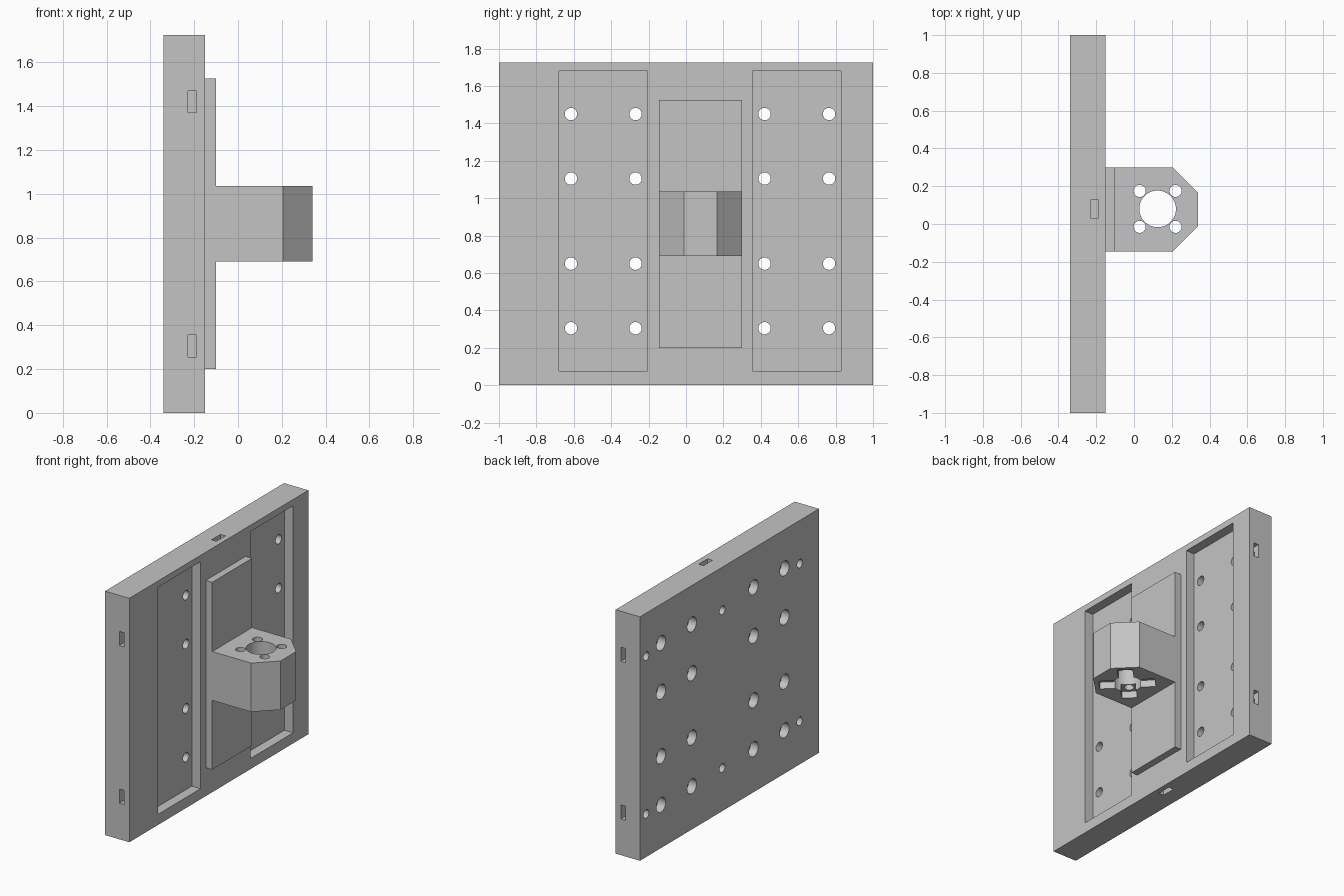
import bpy, bmesh
from math import pi, radians
from mathutils import Matrix, Vector

if "Cube" in bpy.data.objects:
    bpy.data.objects.remove(bpy.data.objects["Cube"], do_unlink=True)

grey = bpy.data.materials.new("light grey")
grey.use_nodes = True
colour = (0.55, 0.55, 0.55, 1)
grey.diffuse_color = colour
grey.node_tree.nodes["Principled BSDF"].inputs["Base Color"].default_value = colour


def add_box(bm, x, y, z):
    """Box from (low, high) ranges."""
    lo, hi = Vector((x[0], y[0], z[0])), Vector((x[1], y[1], z[1]))
    bmesh.ops.create_cube(bm, size=1, matrix=Matrix.Translation((lo + hi) / 2)
                          @ Matrix.Diagonal((*(hi - lo), 1)))


def add_rod(bm, start, axis, length, radius, sides=32, turn=0):
    """Prism along +x or +z from a start point."""
    tilt = Matrix.Rotation(pi / 2, 4, 'Y') if axis == 'X' else Matrix()
    m = (Matrix.Translation(start) @ tilt @ Matrix.Rotation(turn, 4, 'Z')
         @ Matrix.Translation((0, 0, length / 2)))
    bmesh.ops.create_cone(bm, cap_ends=True, segments=sides, radius1=radius,
                          radius2=radius, depth=length, matrix=m)


def finish(bm, name):
    bmesh.ops.recalc_face_normals(bm, faces=bm.faces[:])
    mesh = bpy.data.meshes.new(name)
    bm.to_mesh(mesh)
    bm.free()
    mesh.materials.append(grey)
    ob = bpy.data.objects.new(name, mesh)
    bpy.context.collection.objects.link(ob)
    return ob


def activate(ob):
    bpy.ops.object.select_all(action='DESELECT')
    ob.select_set(True)
    bpy.context.view_layer.objects.active = ob


def cut(ob, bm):
    """Subtract a set of separate solids, then discard the cutter."""
    cutter = finish(bm, "cutter")
    cutter.hide_render = True
    activate(ob)
    mod = ob.modifiers.new("cut", 'BOOLEAN')
    mod.operation, mod.solver, mod.object = 'DIFFERENCE', 'EXACT', cutter
    bpy.ops.object.modifier_apply(modifier=mod.name)
    bpy.data.objects.remove(cutter, do_unlink=True)


def smooth(ob):
    activate(ob)
    bpy.ops.object.shade_smooth_by_angle(angle=radians(30))


BACK, FACE, TOP = -0.34, -0.15, 1.725
MID = 0.08                      # centre line of the carriage in y
NUT = 0.05                      # half width of a square nut

# Back plate
bm = bmesh.new()
add_box(bm, (BACK, FACE), (-1, 1), (0, TOP))
plate = finish(bm, "back_plate")

# Two long pockets in the face
bm = bmesh.new()
for y in ((-0.68, -0.205), (0.355, 0.83)):
    add_box(bm, (FACE - 0.068, 0), y, (0.075, 1.68))
cut(plate, bm)

# Bolt holes, then counterbores from the back
for start, length, radius in ((BACK - 0.1, 0.4, 0.033), (BACK - 0.1, 0.16, 0.052)):
    bm = bmesh.new()
    for y in (-0.615, -0.27, 0.42, 0.765):
        for z in (0.305, 0.65, 1.105, 1.45):
            add_rod(bm, (start, y, z), 'X', length, radius)
    cut(plate, bm)

# Nut slots from the plate edges
slot_x = (-0.228, -0.19)
low, high = 0.305, 1.42
bm = bmesh.new()
for z in (low, high):
    zr = (z - NUT, z + NUT)
    add_box(bm, slot_x, (-1.1, -0.785 + NUT), zr)
    add_box(bm, slot_x, (0.93 - NUT, 1.1), zr)
add_box(bm, slot_x, (MID - NUT, MID + NUT), (-0.1, low + NUT))
add_box(bm, slot_x, (MID - NUT, MID + NUT), (high - NUT, TOP + 0.1))
cut(plate, bm)

# Blind screw holes meeting the slots
bm = bmesh.new()
for y in (-0.785, MID, 0.93):
    for z in (low, high):
        add_rod(bm, (BACK - 0.1, y, z), 'X', 0.23, 0.03)
cut(plate, bm)
smooth(plate)

# Raised mounting pad
bm = bmesh.new()
add_box(bm, (FACE - 0.01, -0.10), (-0.145, 0.30), (0.20, 1.525))
finish(bm, "mounting_pad")

# Chamfered nut block
bottom, top = 0.69, 1.035
outline = [(-0.12, -0.145), (0.205, -0.145), (0.34, -0.01),
           (0.34, 0.165), (0.205, 0.30), (-0.12, 0.30)]
bm = bmesh.new()
base = bm.faces.new([bm.verts.new((x, y, bottom)) for x, y in outline])
grown = bmesh.ops.extrude_face_region(bm, geom=[base])["geom"]
bmesh.ops.translate(bm, vec=(0, 0, top - bottom),
                    verts=[v for v in grown if isinstance(v, bmesh.types.BMVert)])
block = finish(bm, "nut_block")

# Central bore with four bolt holes around it
centre_x, offset = 0.125, 0.095
corners = [(centre_x + i * offset, MID + j * offset) for i in (-1, 1) for j in (-1, 1)]
bm = bmesh.new()
add_rod(bm, (centre_x, MID, bottom - 0.1), 'Z', 0.6, 0.097, 48)
for x, y in corners:
    add_rod(bm, (x, y, bottom - 0.1), 'Z', 0.6, 0.032)
cut(block, bm)

# Square nut recesses underneath, turned towards the bore
bm = bmesh.new()
for x, y in corners:
    add_rod(bm, (x, y, bottom - 0.1), 'Z', 0.15, NUT * 2 ** 0.5, 4)
cut(block, bm)
smooth(block)
